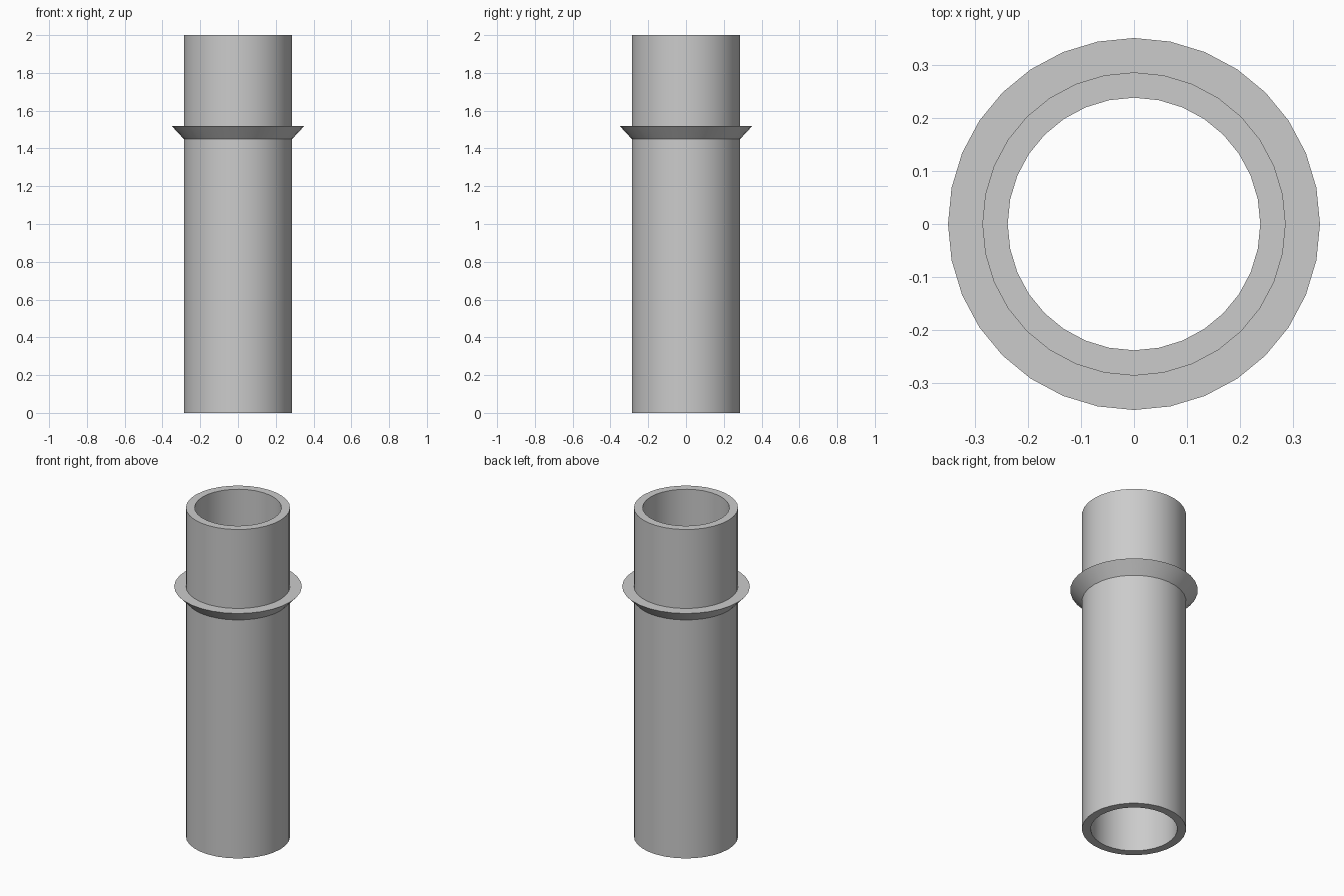
import bpy
import bmesh
from math import pi, radians

if "Cube" in bpy.data.objects:
    bpy.data.objects.remove(bpy.data.objects["Cube"], do_unlink=True)

SIDES = 32
OUTER, INNER, RIM = 0.287, 0.239, 0.352
HEIGHT, COLLAR_LOW, COLLAR_TOP = 2.0, 1.45, 1.52

grey = bpy.data.materials.new("plain_grey")
grey.use_nodes = True
colour = (0.6, 0.6, 0.6, 1)
grey.diffuse_color = colour
grey.node_tree.nodes["Principled BSDF"].inputs["Base Color"].default_value = colour


def lathe(name, profile):
    """Spin a closed (radius, height) profile around the z axis."""
    bm = bmesh.new()
    verts = [bm.verts.new((r, 0, z)) for r, z in profile]
    edges = [bm.edges.new((verts[i - 1], verts[i])) for i in range(len(verts))]
    bmesh.ops.spin(bm, geom=verts + edges, cent=(0, 0, 0), axis=(0, 0, 1),
                   angle=2 * pi, steps=SIDES)
    bmesh.ops.remove_doubles(bm, verts=bm.verts, dist=1e-4)
    bmesh.ops.recalc_face_normals(bm, faces=bm.faces)
    mesh = bpy.data.meshes.new(name)
    bm.to_mesh(mesh)
    bm.free()
    mesh.materials.append(grey)
    obj = bpy.data.objects.new(name, mesh)
    bpy.context.collection.objects.link(obj)
    bpy.ops.object.select_all(action="DESELECT")
    obj.select_set(True)
    bpy.context.view_layer.objects.active = obj
    bpy.ops.object.shade_smooth_by_angle(angle=radians(30))
    return obj


# Hollow pipe, open at both ends, with its flared collar in one skin
lathe("collared_pipe", [
    (INNER, 0), (OUTER, 0), (OUTER, COLLAR_LOW), (RIM, COLLAR_TOP),
    (OUTER, COLLAR_TOP), (OUTER, HEIGHT), (INNER, HEIGHT),
])
